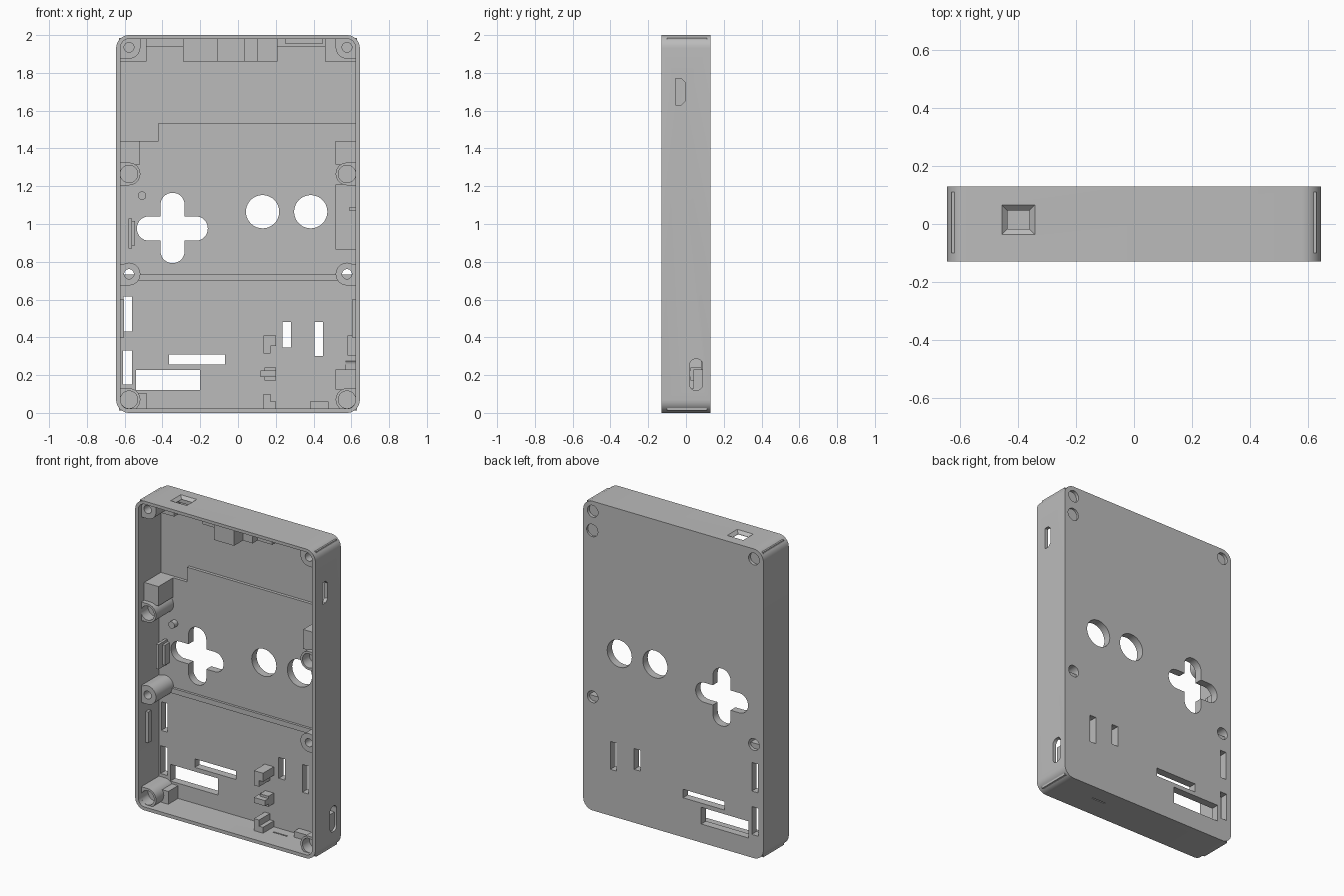
import bpy, bmesh, math

cube = bpy.data.objects.get("Cube")
if cube:
    bpy.data.objects.remove(cube, do_unlink=True)

grey = bpy.data.materials.new("plain grey")
grey.use_nodes = True
grey.diffuse_color = (0.5, 0.5, 0.5, 1)
grey.node_tree.nodes["Principled BSDF"].inputs["Base Color"].default_value = (0.5, 0.5, 0.5, 1)

FLOOR, BACK, FRONT = 0.08, 0.13, -0.13
IN_X, IN_LOW, IN_TOP = 0.622, 0.022, 1.98


def finish(bm, name):
    bmesh.ops.recalc_face_normals(bm, faces=bm.faces)
    mesh = bpy.data.meshes.new(name)
    bm.to_mesh(mesh)
    bm.free()
    obj = bpy.data.objects.new(name, mesh)
    mesh.materials.append(grey)
    bpy.context.collection.objects.link(obj)
    return obj


def prism(name, points, a, b, axis="y"):
    """Extrude a closed outline: (x, z) along y, or (y, z) along x."""
    bm = bmesh.new()
    place = (lambda p, d: (p[0], d, p[1])) if axis == "y" else (lambda p, d: (d, p[0], p[1]))
    ends = [[bm.verts.new(place(p, d)) for p in points] for d in (a, b)]
    for ring in ends:
        bm.faces.new(ring)
    n = len(points)
    for i in range(n):
        j = (i + 1) % n
        bm.faces.new((ends[0][i], ends[0][j], ends[1][j], ends[1][i]))
    return finish(bm, name)


def rounded(x0, x1, z0, z1, r, steps=8):
    """Rounded rectangle outline."""
    pts = []
    corners = ((x1 - r, z1 - r), (x0 + r, z1 - r), (x0 + r, z0 + r), (x1 - r, z0 + r))
    for k, (cx, cz) in enumerate(corners):
        for s in range(steps + 1):
            t = math.pi / 2 * (k + s / steps)
            pts.append((cx + r * math.cos(t), cz + r * math.sin(t)))
    return pts


def circle(x, z, r, n=32):
    return [(x + r * math.cos(2 * math.pi * i / n), z + r * math.sin(2 * math.pi * i / n)) for i in range(n)]


def box(name, x0, x1, z0, z1, y0, y1=FLOOR + 0.03):
    return prism(name, [(x0, z0), (x1, z0), (x1, z1), (x0, z1)], y0, y1)


def combine(obj, tool, operation="DIFFERENCE"):
    mod = obj.modifiers.new("combine", "BOOLEAN")
    mod.operation, mod.object, mod.solver = operation, tool, "EXACT"
    bpy.context.view_layer.update()
    deps = bpy.context.evaluated_depsgraph_get()
    mesh = bpy.data.meshes.new_from_object(obj.evaluated_get(deps))
    obj.modifiers.clear()
    obj.data = mesh
    bpy.data.objects.remove(tool, do_unlink=True)


# Shell: rounded tray open at the front, with a deeper screen recess
shell = prism("case_shell", rounded(-0.645, 0.645, 0, 2, 0.068), FRONT, BACK)
combine(shell, prism("cavity", rounded(-IN_X, IN_X, IN_LOW, IN_TOP, 0.045), -0.2, FLOOR))
screen = [(-IN_X, 1.44), (-0.42, 1.44), (-0.42, 1.535), (IN_X, 1.535), (IN_X, 1.94), (-IN_X, 1.94)]
combine(shell, prism("screen_recess", screen, 0, 0.1))

# Direction pad opening and round button openings
for outline in (rounded(-0.535, -0.16, 0.912, 1.04, 0.062), rounded(-0.41, -0.283, 0.793, 1.165, 0.062),
                circle(0.13, 1.065, 0.088, 40), circle(0.385, 1.065, 0.088, 40)):
    combine(shell, prism("button_hole", outline, 0, 0.2))

# Rectangular slots through the back
for x0, x1, z0, z1 in ((-0.605, -0.562, 0.43, 0.615), (-0.61, -0.562, 0.15, 0.33),
                       (-0.365, -0.07, 0.255, 0.31), (-0.54, -0.2, 0.12, 0.228),
                       (0.235, 0.28, 0.345, 0.48), (0.405, 0.45, 0.3, 0.48)):
    combine(shell, box("slot", x0, x1, z0, z1, 0, 0.2))

# Side openings in the left wall
port = [(-0.055, 1.63), (-0.025, 1.63), (-0.005, 1.65), (-0.005, 1.75), (-0.025, 1.77), (-0.055, 1.77)]
combine(shell, prism("side_port", port, 0.6, 0.7, "x"))
combine(shell, prism("side_switch", rounded(0.02, 0.088, 0.12, 0.285, 0.03), 0.57, 0.7, "x"))

# Tapered socket in the top wall and thin slit in the bottom wall
bm = bmesh.new()
rings = []
for z, grow in ((1.95, 0), (1.982, 0), (2.001, 0.02)):
    rings.append([bm.verts.new((x, y, z)) for x, y in (
        (-0.437 - grow, -0.018 - grow), (-0.36 + grow, -0.018 - grow),
        (-0.36 + grow, 0.047 + grow), (-0.437 - grow, 0.047 + grow))])
bm.faces.new(rings[0])
bm.faces.new(rings[-1])
for low, high in zip(rings, rings[1:]):
    for i in range(4):
        j = (i + 1) % 4
        bm.faces.new((low[i], low[j], high[j], high[i]))
combine(shell, finish(bm, "top_socket"))
combine(shell, box("bottom_slit", 0.24, 0.34, -0.1, 0.1, 0.015, 0.023))

# Countersunk pilot hole on the back
combine(shell, prism("countersink", circle(0.58, 1.81, 0.04), 0.117, 0.2))

# Screw posts joined to the walls, with a through hole and a counterbore
for side, name in ((-1, "right"), (1, "left")):
    x = side * 0.577
    for z, level in ((1.935, "top"), (0.735, "middle")):
        post = prism(f"{name}_{level}_post", circle(x, z, 0.06), -0.1, 0.11)
        xs = sorted((x, side * 0.63))
        combine(post, box("web", *xs, z - 0.06, z + 0.05, -0.1, 0.11), "UNION")
        if level == "top":
            xs = sorted((x - side * 0.06, x + side * 0.04))
            combine(post, box("web", *xs, z, 1.985, -0.1, 0.11), "UNION")
        for target in (shell, post):
            combine(target, prism("screw_hole", circle(x, z, 0.026), -0.2, 0.2))
            combine(target, prism("counterbore", circle(x, z, 0.038), 0.06, 0.2))

    # Blind posts in the middle and at the bottom
    for z, level in ((1.265, "upper"), (0.07, "lower")):
        post = prism(f"{name}_{level}_blind_post", circle(x, z, 0.06), -0.1, 0.11)
        xs = sorted((x, side * 0.63))
        combine(post, box("web", *xs, max(z - 0.06, 0.012), z + 0.06, -0.1, 0.11), "UNION")
        combine(post, prism("blind_hole", circle(x, z, 0.046), -0.2, -0.03))

    # Long snap ridge on the side wall
    xs = sorted((side * 0.603, side * 0.63))
    box(f"{name}_snap_ridge", *xs, 0.4, 0.6, -0.055, -0.025)

# Support blocks: name, x range, z range, front depth
blocks = (
    ("right_top_support", -0.63, -0.485, 1.86, 1.985, 0.04),
    ("left_top_support", 0.46, 0.63, 1.86, 1.985, 0.04),
    ("right_upper_block", -0.63, -0.52, 1.315, 1.44, -0.07),
    ("left_upper_block", 0.515, 0.63, 1.315, 1.44, -0.07),
    ("left_middle_pad", 0.515, 0.63, 0.865, 1.21, 0.04),
    ("right_lower_block", -0.63, -0.485, 0.012, 0.105, -0.02),
    ("left_lower_block", 0.515, 0.63, 0.125, 0.23, 0.04),
    ("top_centre_block", -0.11, 0.035, 1.86, 1.985, -0.09),
    ("top_right_pad", -0.29, -0.11, 1.86, 1.985, 0.05),
    ("top_left_pad", 0.035, 0.105, 1.86, 1.985, 0.0),
    ("top_left_step", 0.105, 0.21, 1.86, 1.985, 0.05),
    ("top_snap_ridge", 0.25, 0.45, 1.955, 1.985, -0.06),
    ("cross_rib", -0.63, 0.63, 0.7, 0.733, 0.064),
    ("board_rest", 0.135, 0.2, 0.355, 0.41, -0.03),
    ("board_rest_foot", 0.135, 0.172, 0.315, 0.36, -0.03),
    ("board_clip", 0.12, 0.2, 0.19, 0.225, -0.01),
    ("board_clip_base", 0.14, 0.2, 0.172, 0.24, 0.025),
    ("bottom_rest", 0.135, 0.172, 0.015, 0.1, -0.03),
    ("bottom_rest_foot", 0.17, 0.2, 0.015, 0.06, -0.03),
    ("left_wall_rest", 0.58, 0.63, 0.305, 0.41, 0.02),
    ("bottom_wall_rest", 0.38, 0.48, 0.015, 0.06, 0.03),
    ("right_clip_arm", -0.58, -0.562, 0.87, 1.03, -0.01),
    ("right_clip_hook", -0.562, -0.545, 0.885, 1.015, 0.03),
    ("left_wall_peg", 0.59, 0.63, 1.07, 1.09, 0.0),
)
for name, x0, x1, z0, z1, depth in blocks:
    y1 = -0.03 if name == "top_snap_ridge" else 0.11
    box(name, x0, x1, z0, z1, depth, y1)

# Small locating peg
prism("locating_peg", circle(-0.508, 1.15, 0.022, 24), 0.045, 0.1)

# Smooth the rounded walls while keeping hard edges
bpy.ops.object.select_all(action="DESELECT")
for obj in bpy.context.collection.objects:
    if obj.type == "MESH":
        obj.select_set(True)
        bpy.context.view_layer.objects.active = obj
bpy.ops.object.shade_smooth_by_angle(angle=math.radians(30))
